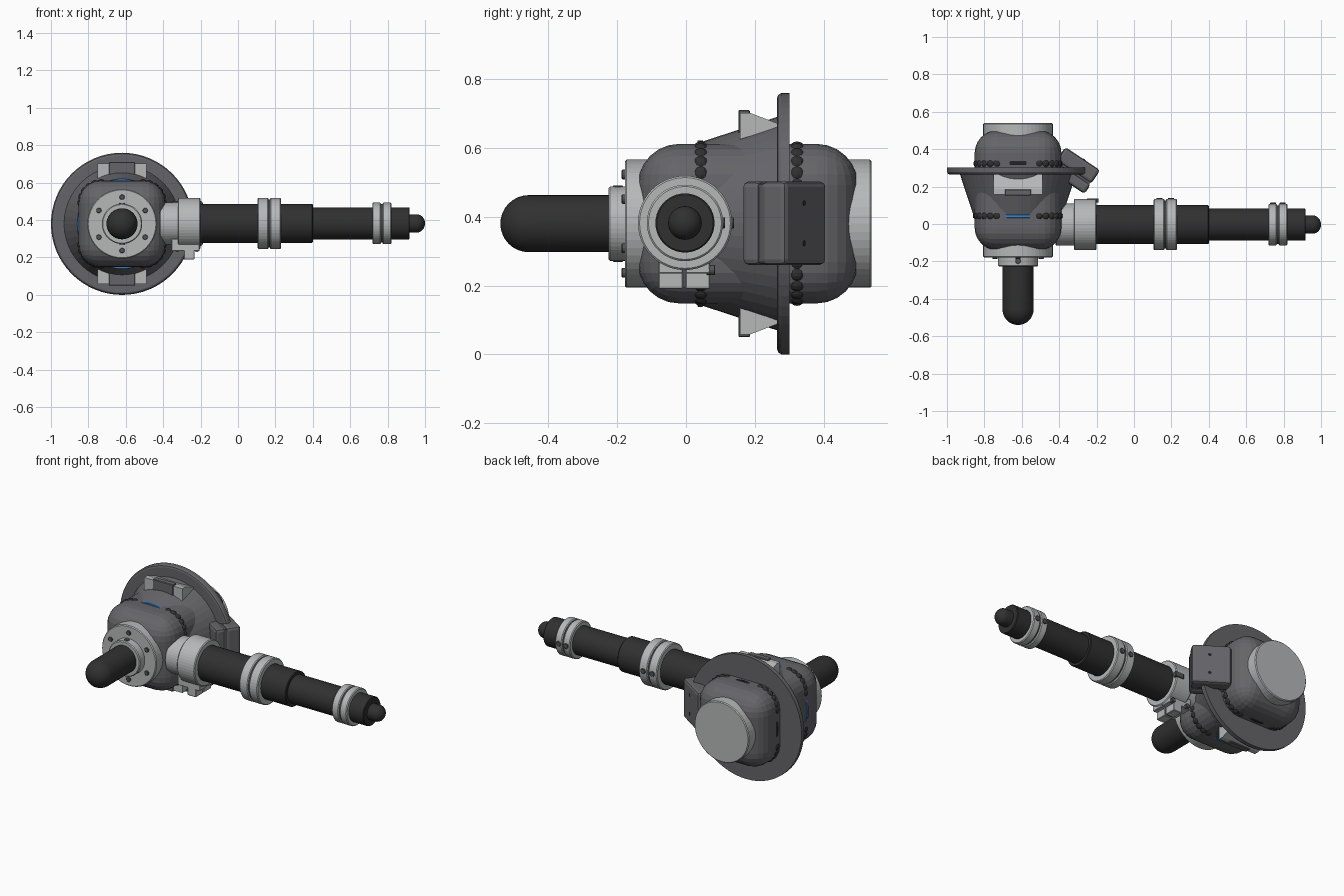
import bpy, bmesh, math
from mathutils import Vector, Matrix

if "Cube" in bpy.data.objects:
    bpy.data.objects.remove(bpy.data.objects["Cube"], do_unlink=True)


def material(name, rgb):
    m = bpy.data.materials.new(name)
    m.use_nodes = True
    m.diffuse_color = (*rgb, 1)
    m.node_tree.nodes["Principled BSDF"].inputs["Base Color"].default_value = (*rgb, 1)
    return m


GREY = material("housing grey", (0.13, 0.13, 0.142))
LIGHT = material("light metal", (0.47, 0.48, 0.485))
DARK = material("black rubber", (0.03, 0.03, 0.03))
BOLT = material("bolt grey", (0.09, 0.09, 0.1))
BLUE = material("blue seal", (0.05, 0.22, 0.55))

CX, CZ = -0.62, 0.38
BODY = Vector((CX, 0, CZ))
ARM = Vector((0, -0.003, 0.382))
AXES = {"x": Matrix.Rotation(math.pi / 2, 4, "Y"),
        "y": Matrix.Rotation(-math.pi / 2, 4, "X"),
        "z": Matrix.Identity(4)}


def finish(name, bm, mat, matrix=None):
    if matrix:
        bm.transform(matrix)
    bmesh.ops.recalc_face_normals(bm, faces=bm.faces)
    mesh = bpy.data.meshes.new(name)
    bm.to_mesh(mesh)
    bm.free()
    mesh.materials.append(mat)
    ob = bpy.data.objects.new(name, mesh)
    bpy.context.collection.objects.link(ob)
    return ob


def lathe(name, profile, axis, origin, mat, sides=48):
    """Closed turned part; profile holds (distance along axis, radius)."""
    bm = bmesh.new()
    rings = []
    for d, r in profile:
        rings.append([bm.verts.new((r * math.cos(a), r * math.sin(a), d))
                      for a in (math.tau * i / sides for i in range(sides))])
    for a, b in zip(rings, rings[1:]):
        for i in range(sides):
            j = (i + 1) % sides
            bm.faces.new((a[i], a[j], b[j], b[i]))
    bm.faces.new(rings[0])
    bm.faces.new(rings[-1])
    return finish(name, bm, mat, Matrix.Translation(origin) @ AXES[axis])


def disc(name, start, end, radius, axis, origin, mat, chamfer=0.005, sides=48):
    return lathe(name, [(start, radius - chamfer), (start + chamfer, radius),
                        (end - chamfer, radius), (end, radius - chamfer)],
                 axis, origin, mat, sides)


def dome(start, end, radius, length, steps=8):
    """Profile of a rod whose far end is rounded; length is the rounding depth."""
    s = 1 if end > start else -1
    pts = [(start, radius)]
    for i in range(steps):
        t = i / steps * math.pi / 2
        pts.append((end - s * length * (1 - math.sin(t)), radius * math.cos(t)))
    return pts + [(end, radius * 0.04)]


def box(name, lo, hi, mat, bevel=0.0, segments=2, matrix=None):
    bm = bmesh.new()
    lo, hi = Vector(lo), Vector(hi)
    bmesh.ops.create_cube(bm, size=1, matrix=Matrix.Translation((lo + hi) / 2)
                          @ Matrix.Diagonal((*(hi - lo), 1)))
    if bevel:
        bmesh.ops.bevel(bm, geom=bm.edges[:], offset=bevel, segments=segments,
                        profile=0.5, affect="EDGES")
    return finish(name, bm, mat, matrix)


def smooth(ob, angle):
    bpy.ops.object.select_all(action="DESELECT")
    ob.select_set(True)
    bpy.context.view_layer.objects.active = ob
    bpy.ops.object.shade_smooth_by_angle(angle=math.radians(angle))


# Rounded main housing, end caps, and conical shroud with wall flange
HALF, ROUND = 0.232, 0.12
box("housing", (CX - HALF, -0.14, CZ - HALF), (CX + HALF, 0.5, CZ + HALF), GREY, ROUND, 6)
disc("rear_cap", 0.44, 0.54, 0.186, "y", BODY, LIGHT)
disc("front_cap", -0.178, -0.08, 0.186, "y", BODY, LIGHT)
disc("front_hub", -0.226, -0.17, 0.108, "y", BODY, LIGHT)
lathe("shroud", [(0.02, 0.225), (0.04, 0.236), (0.27, 0.312)], "y", BODY, GREY)
lathe("wall_flange", [(0.265, 0.365), (0.268, 0.374), (0.277, 0.38), (0.301, 0.38)],
      "y", BODY, GREY, 64)
disc("blue_seal", 0.033, 0.05, 0.242, "y", BODY, BLUE, 0.002)
disc("rear_seal", 0.318, 0.334, 0.237, "y", BODY, DARK, 0.002)

# Ribbed rubber beads round the corners of the housing
for where, y in (("front", 0.043), ("rear", 0.323)):
    bm = bmesh.new()
    for sx in (-1, 1):
        for sz in (-1, 1):
            for i in range(6):
                a = math.pi / 2 * i / 5
                flat = HALF - ROUND
                r = ROUND - 0.018
                p = Vector((CX + sx * (flat + r * math.cos(a)), y,
                            CZ + sz * (flat + r * math.sin(a))))
                bmesh.ops.create_uvsphere(bm, u_segments=12, v_segments=8, radius=0.025,
                                          matrix=Matrix.Translation(p))
    finish(where + "_rubber_beads", bm, DARK)

# Forward rod and the bolts around it
smooth(lathe("front_rod", dome(-0.2, -0.54, 0.083, 0.083), "y", BODY, DARK, 40), 35)
for i in range(6):
    a = math.tau * (i + 0.5) / 6 + math.pi / 3
    offset = Vector((0.143 * math.cos(a), 0, 0.143 * math.sin(a)))
    disc("front_cap_bolt", -0.187, -0.17, 0.014, "y", BODY + offset, BOLT, 0.002, 12)
for s in (-1, 1):
    disc("hub_bolt", -0.004, 0.004, 0.015, "z",
         BODY + Vector((0, -0.198, s * 0.107)), BOLT, 0.002, 12)

# Wedge mounts on the top and underside of the shroud
for s, where in ((1, "top"), (-1, "bottom")):
    bm = bmesh.new()
    wedge = [(0.157, 0.245), (0.157, 0.322), (0.187, 0.322), (0.265, 0.292), (0.265, 0.28)]
    sides = [[bm.verts.new((CX + x, y, CZ + s * z)) for y, z in wedge] for x in (-0.13, 0.13)]
    bm.faces.new(sides[0])
    bm.faces.new(sides[1])
    for i in range(len(wedge)):
        j = (i + 1) % len(wedge)
        bm.faces.new((sides[0][i], sides[0][j], sides[1][j], sides[1][i]))
    finish(where + "_wedge_mount", bm, LIGHT)
    zs = sorted((CZ + s * 0.26, CZ + s * 0.33))
    box(where + "_mount_plate", (CX - 0.07, 0.152, zs[0]), (CX + 0.07, 0.186, zs[1]),
        GREY, 0.003, 1)

# Side arm: collars, stepped tubes, and tip
disc("inner_collar", -0.42, -0.31, 0.112, "x", ARM, LIGHT)
disc("outer_collar", -0.322, -0.2, 0.136, "x", ARM, LIGHT)
smooth(disc("wide_tube", -0.21, 0.4, 0.104, "x", ARM, DARK, 0.004, 40), 35)
smooth(disc("narrow_tube", 0.39, 0.918, 0.086, "x", ARM, DARK, 0.004, 40), 35)
smooth(lathe("arm_tip", dome(0.9, 1.0, 0.049, 0.045), "x", ARM, DARK, 32), 35)

# Split clamps, each of two rings with a dark joint and a pair of screws
for name, a, b, r in (("middle_clamp", 0.105, 0.23, 0.137), ("end_clamp", 0.718, 0.82, 0.111)):
    mid = (a + b) / 2
    disc(name + "_inner_ring", a, mid - 0.004, r, "x", ARM, LIGHT)
    disc(name + "_outer_ring", mid + 0.004, b, r, "x", ARM, LIGHT)
    disc(name + "_joint", mid - 0.006, mid + 0.006, r - 0.008, "x", ARM, BOLT, 0.001)
    for x in ((a + mid) / 2, (mid + b) / 2):
        disc(name + "_screw", r - 0.015, r + 0.006, 0.016, "y",
             ARM + Vector((x, 0, 0)), BOLT, 0.002, 12)

# Split lug beneath the collar
for s, where in ((-1, "front"), (1, "rear")):
    ys = sorted((-0.005 + s * 0.004, -0.005 + s * 0.075))
    box(where + "_collar_lug", (-0.29, ys[0], 0.19), (-0.232, ys[1], 0.29), LIGHT, 0.003, 1)
    box(where + "_collar_foot", (-0.355, ys[0], 0.235), (-0.205, ys[1], 0.3), LIGHT, 0.003, 1)
for x in (-0.325, -0.22):
    disc("lug_screw", 0.06, 0.085, 0.015, "y", Vector((x, 0, 0.245)), BOLT, 0.002, 12)
box("lug_joint", (-0.285, -0.01, 0.195), (-0.237, 0, 0.28), BOLT)
box("collar_key", (-0.25, 0.115, 0.366), (-0.19, 0.137, 0.398), BOLT, 0.002, 1)

# Angled control box behind the arm, in two halves with a seam
TURN = Matrix.Translation((-0.316, 0.286, CZ)) @ Matrix.Rotation(math.radians(-33.5), 4, "Z")
box("control_box_base", (-0.112, -0.076, -0.12), (0.112, -0.016, 0.123), GREY, 0.016, 2, TURN)
box("control_box_seam", (-0.105, -0.03, -0.112), (0.105, 0.01, 0.115), BOLT, 0, 1, TURN)
box("control_box_cover", (-0.112, -0.01, -0.12), (0.112, 0.076, 0.123), GREY, 0.016, 2, TURN)
for z in (-0.057, 0.06):
    screw = disc("control_box_screw", 0.07, 0.078, 0.008, "y", Vector((0.01, 0, z)),
                 DARK, 0.001, 10)
    screw.data.transform(TURN)
